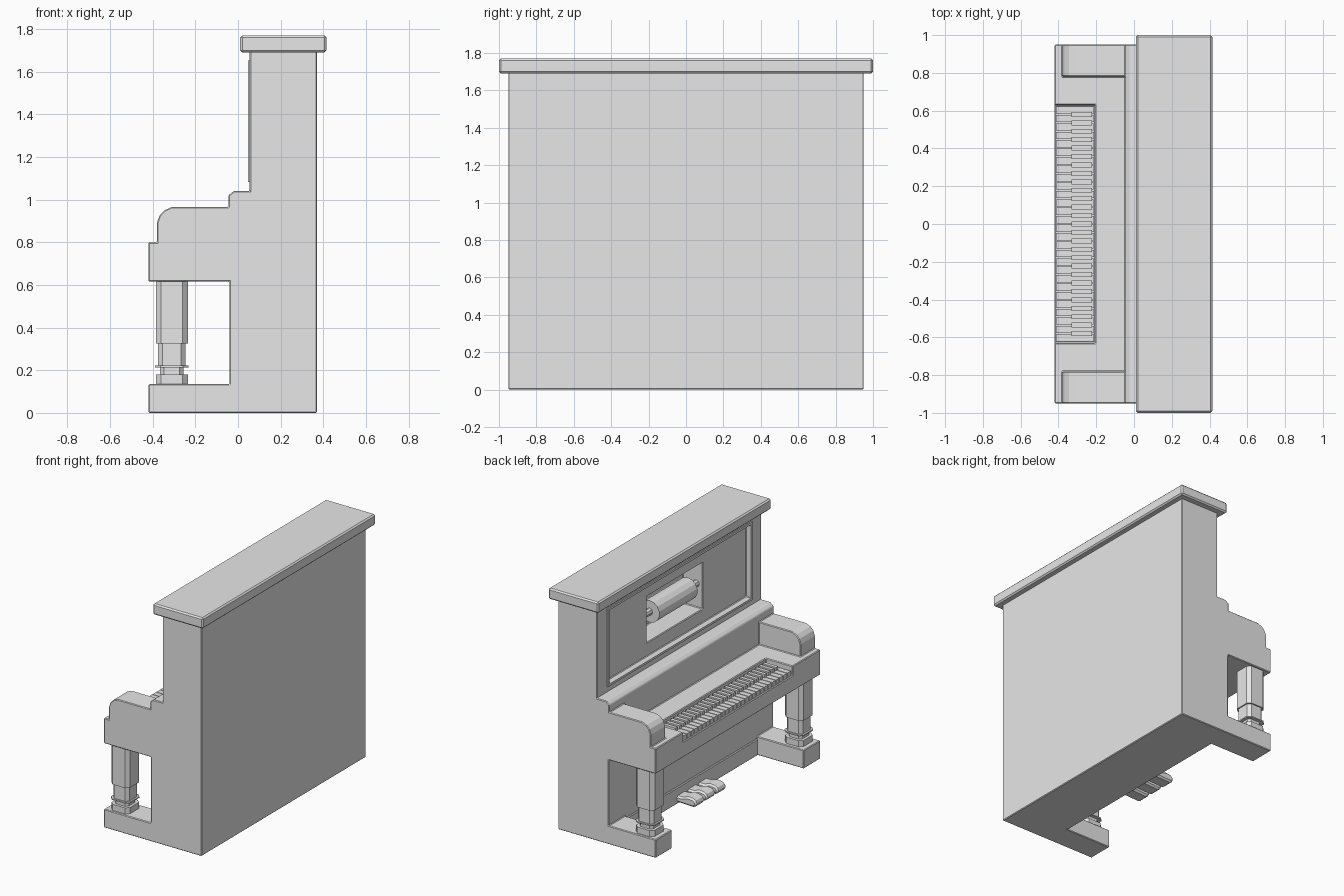
import bpy, bmesh
from mathutils import Vector

if "Cube" in bpy.data.objects:
    bpy.data.objects.remove(bpy.data.objects["Cube"])

grey = bpy.data.materials.new("plain_grey")
grey.use_nodes = True
grey.diffuse_color = (0.8, 0.8, 0.8, 1)
grey.node_tree.nodes["Principled BSDF"].inputs["Base Color"].default_value = (0.8, 0.8, 0.8, 1)


def finish(name, bm, bevel=0):
    bmesh.ops.recalc_face_normals(bm, faces=bm.faces)
    mesh = bpy.data.meshes.new(name)
    bm.to_mesh(mesh)
    bm.free()
    mesh.materials.append(grey)
    obj = bpy.data.objects.new(name, mesh)
    bpy.context.collection.objects.link(obj)
    if bevel:
        add_bevel(obj, bevel)
    return obj


def add_bevel(obj, width):
    mod = obj.modifiers.new("edge_bevel", 'BEVEL')
    mod.width, mod.segments = width, 1
    mod.limit_method, mod.angle_limit = 'ANGLE', 0.6


def add_prism(bm, points, offset):
    """Extrude a closed polygon along an offset vector."""
    face = bm.faces.new([bm.verts.new(p) for p in points])
    ext = bmesh.ops.extrude_face_region(bm, geom=[face])
    moved = [v for v in ext["geom"] if isinstance(v, bmesh.types.BMVert)]
    bmesh.ops.translate(bm, verts=moved, vec=Vector(offset))
    if not face.is_valid:
        return
    # the starting polygon stays as the closing cap


def add_box(bm, x, y, z):
    """Box from (min, max) pairs."""
    corners = [(x[0], y[0], z[0]), (x[1], y[0], z[0]), (x[1], y[1], z[0]), (x[0], y[1], z[0])]
    add_prism(bm, corners, (0, 0, z[1] - z[0]))


def box(name, x, y, z, bevel=0):
    bm = bmesh.new()
    add_box(bm, x, y, z)
    return finish(name, bm, bevel)


def cut(target, x, y, z):
    cutter = box("cutter", x, y, z)
    mod = target.modifiers.new("cut", 'BOOLEAN')
    mod.operation, mod.solver, mod.object = 'DIFFERENCE', 'EXACT', cutter
    bpy.context.view_layer.objects.active = target
    bpy.ops.object.modifier_apply(modifier=mod.name)
    bpy.data.objects.remove(cutter)


# Case: side silhouette across the full width, then hollowed
outline = [(-.42, 0), (.37, 0), (.37, 1.695), (.055, 1.695), (.055, 1.04), (-.02, 1.04),
           (-.045, 1.02), (-.045, .965), (-.31, .965), (-.345, .95), (-.368, .925),
           (-.38, .89), (-.38, .8), (-.42, .8), (-.42, .615), (-.04, .615),
           (-.04, .135), (-.42, .135)]
bm = bmesh.new()
add_prism(bm, [(x, -.95, z) for x, z in outline], (0, 1.9, 0))
case = finish("case", bm)
cut(case, (-.6, -.045), (-.78, .78), (.8, .99))       # between the arms
cut(case, (-.6, -.04), (-.76, .76), (-.1, .4))        # between the feet
cut(case, (-.6, -.205), (-.63, .63), (.73, .9))       # key recess
cut(case, (0, .09), (-.82, .82), (1.1, 1.635))        # upper panel recess
cut(case, (.05, .25), (-.32, .32), (1.2, 1.54))       # roll window
add_bevel(case, .006)

# Lid, upper panel trim and lower skirting
box("lid", (.01, .415), (-1, 1), (1.69, 1.77), .01)
bm = bmesh.new()
for side in (-1, 1):
    y = side * .827
    add_box(bm, (.046, .06), (y - .008, y + .008), (1.082, 1.653))
for z in (1.09, 1.645):
    add_box(bm, (.046, .06), (-.82, .82), (z - .008, z + .008))
finish("panel_trim", bm)
box("skirting", (-.05, 0), (-.76, .76), (0, .12), .005)

# Music roll with end pins
for name, radius, half, sides in (("roll", .08, .22, 14), ("roll_pins", .025, .32, 8)):
    bpy.ops.mesh.primitive_cylinder_add(vertices=sides, radius=radius, depth=half * 2,
                                        location=(.14, 0, 1.375), rotation=(1.5708, 0, 0))
    bpy.context.object.name = name
    bpy.context.object.data.materials.append(grey)

# Keys
count = 28
pitch = 1.25 / count
white, black = bmesh.new(), bmesh.new()
for i in range(count):
    y = -.625 + pitch * i
    add_box(white, (-.412, -.212), (y + .003, y + pitch - .003), (.72, .765))
    if i:
        add_box(black, (-.33, -.222), (y - .013, y + .013), (.74, .79))
finish("white_keys", white)
finish("black_keys", black)

# Legs: stacked blocks with chamfered corners
blocks = [(.075, .13, .18), (.055, .17, .22), (.078, .213, .222),
          (.065, .22, .33), (.075, .325, .62)]


def chamfered(cx, cy, r, z):
    c = r * .67
    ring = [(r, -c), (r, c), (c, r), (-c, r), (-r, c), (-r, -c), (-c, -r), (c, -r)]
    return [(cx + x, cy + y, z) for x, y in ring]


for name, y in (("left_end_leg", -.86), ("right_end_leg", .86)):
    bm = bmesh.new()
    for r, low, high in blocks:
        add_prism(bm, chamfered(-.31, y, r, low), (0, 0, high - low))
    finish(name, bm)

# Pedals: rounded side profile
pedal = [(-.03, .015), (-.18, .01), (-.205, .025), (-.205, .05), (-.185, .07),
         (-.14, .075), (-.09, .06), (-.03, .06)]
for i, name in enumerate(("pedal_a", "pedal_b", "pedal_c")):
    bm = bmesh.new()
    add_prism(bm, [(x, (i - 1) * .125 - .052, z) for x, z in pedal], (0, .104, 0))
    finish(name, bm, .012)
